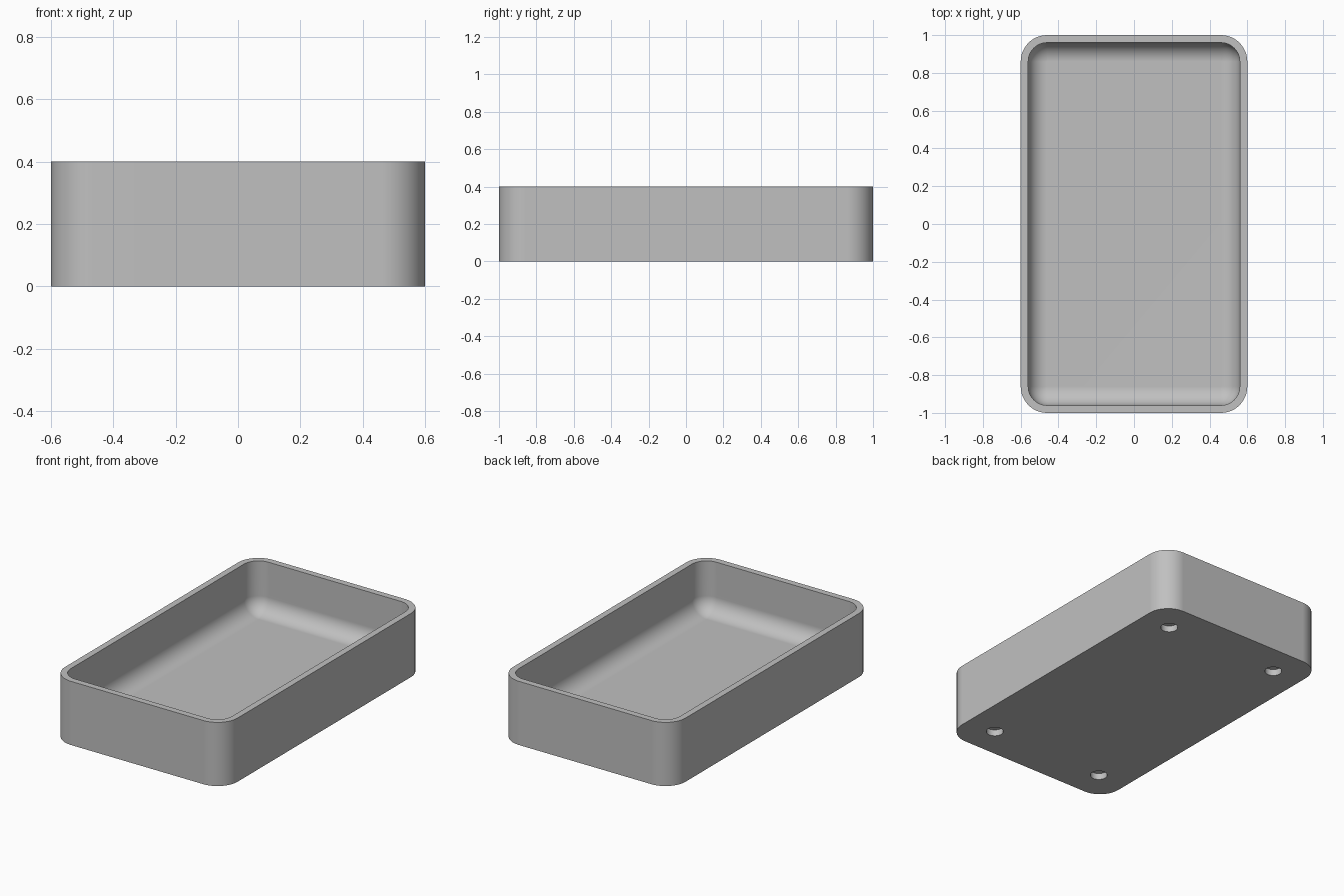
import bpy
import bmesh
from math import sin, cos, pi

cube = bpy.data.objects.get("Cube")
if cube:
    bpy.data.objects.remove(cube, do_unlink=True)

HALF_X, HALF_Y, HEIGHT = 0.6, 1.0, 0.4
WALL, FLOOR = 0.04, 0.08
OUTER_R, FILLET = 0.14, 0.10
STEPS = 12

grey = bpy.data.materials.new("plain grey")
grey.use_nodes = True
colour = (0.53, 0.53, 0.53, 1)
grey.diffuse_color = colour
grey.node_tree.nodes["Principled BSDF"].inputs["Base Color"].default_value = colour


def rounded_ring(bm, inset, z):
    """Rounded rectangle, offset inward from the outer wall."""
    r = max(OUTER_R - inset, 0)
    cx, cy = HALF_X - inset - r, HALF_Y - inset - r
    ring = []
    for corner, (sx, sy) in enumerate([(1, 1), (-1, 1), (-1, -1), (1, -1)]):
        for i in range(STEPS + 1):
            a = (corner + i / STEPS) * pi / 2
            ring.append(bm.verts.new((sx * cx + r * cos(a), sy * cy + r * sin(a), z)))
    return ring


# Tray: outer wall, rim, inner wall, then the rounded edge down to the floor
sections = [(0, 0), (0, HEIGHT), (WALL, HEIGHT)]
for i in range(STEPS + 1):
    a = i / STEPS * pi / 2
    sections.append((WALL + FILLET * (1 - cos(a)), FLOOR + FILLET * (1 - sin(a))))

bm = bmesh.new()
rings = [rounded_ring(bm, inset, z) for inset, z in sections]
for low, high in zip(rings, rings[1:]):
    n = len(low)
    for i in range(n):
        j = (i + 1) % n
        bm.faces.new((low[i], low[j], high[j], high[i]))
bm.faces.new(rings[0][::-1])
bm.faces.new(rings[-1])
bmesh.ops.remove_doubles(bm, verts=bm.verts[:], dist=0.00001)
bmesh.ops.recalc_face_normals(bm, faces=bm.faces[:])
mesh = bpy.data.meshes.new("tray")
bm.to_mesh(mesh)
bm.free()
mesh.materials.append(grey)
tray = bpy.data.objects.new("tray", mesh)
bpy.context.collection.objects.link(tray)

# Four shallow round sockets in the underside
HOLE_R, HOLE_DEPTH = 0.05, 0.04
for sx in (-1, 1):
    for sy in (-1, 1):
        bpy.ops.mesh.primitive_cylinder_add(vertices=32, radius=HOLE_R,
                                            depth=HOLE_DEPTH * 2,
                                            location=(sx * 0.4, sy * 0.8, 0))
        cutter = bpy.context.object
        cutter.name = "socket_cutter"
        cutter.hide_render = True
        cutter.data.materials.append(grey)
        bpy.ops.object.select_all(action='DESELECT')
        tray.select_set(True)
        bpy.context.view_layer.objects.active = tray
        cut = tray.modifiers.new("socket", 'BOOLEAN')
        cut.operation = 'DIFFERENCE'
        cut.solver = 'EXACT'
        cut.object = cutter
        bpy.ops.object.modifier_apply(modifier=cut.name)
        bpy.data.objects.remove(cutter, do_unlink=True)

# Smooth corners, crisp rim and flat floor
bpy.ops.object.shade_smooth_by_angle()
weighted = tray.modifiers.new("flat_floor_normals", 'WEIGHTED_NORMAL')
weighted.keep_sharp = True
